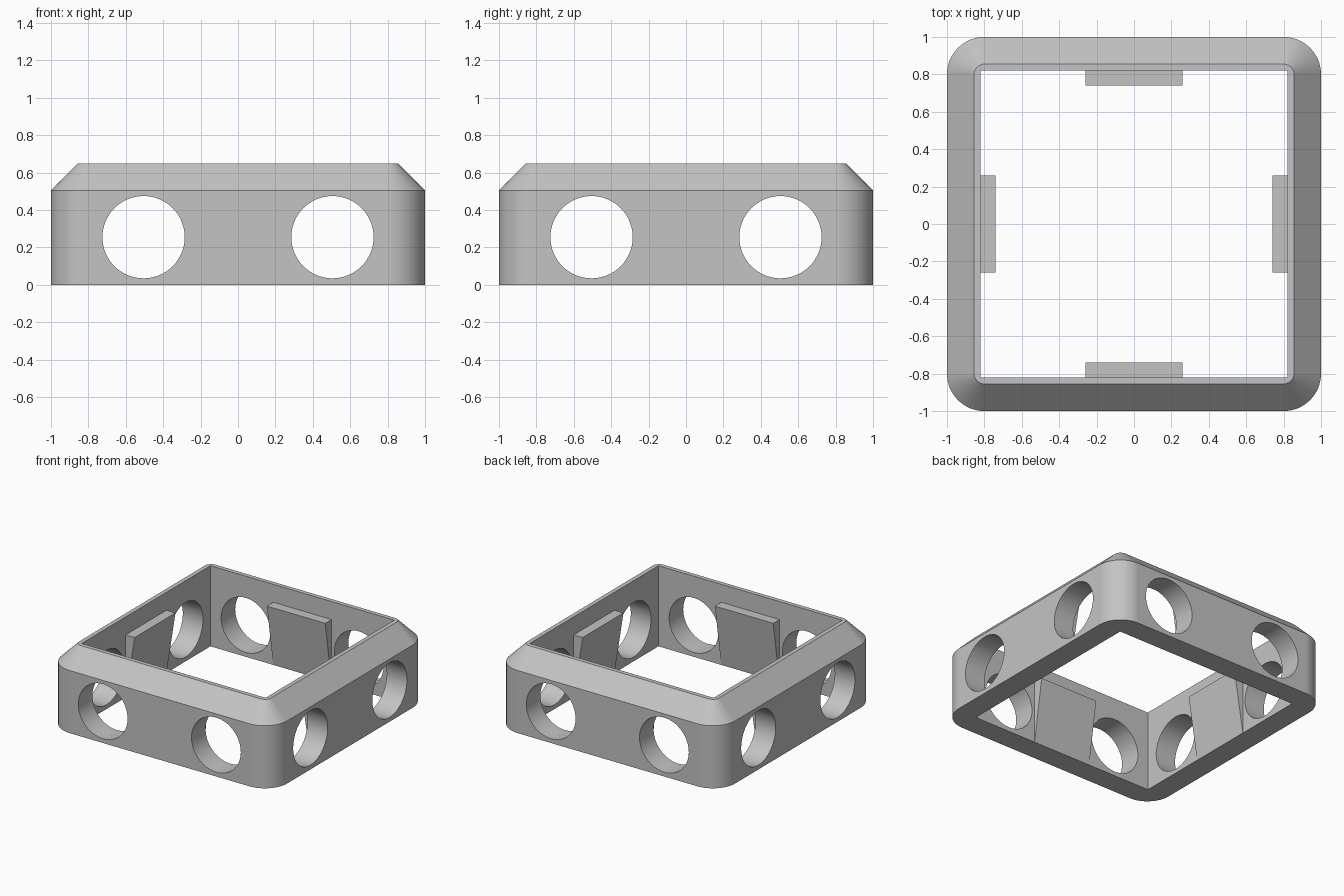
import bpy
import bmesh
from math import cos, sin, pi
from mathutils import Matrix, Vector

default = bpy.data.objects.get("Cube")
if default:
    bpy.data.objects.remove(default, do_unlink=True)

INNER = 0.82       # half width of the opening
SHOULDER = 0.505   # height where the chamfer starts
TOP = 0.65

grey = bpy.data.materials.new("grey")
grey.use_nodes = True
grey.diffuse_color = (0.55, 0.55, 0.55, 1)
grey.node_tree.nodes["Principled BSDF"].inputs["Base Color"].default_value = (0.55, 0.55, 0.55, 1)


def finish(bm, name):
    bmesh.ops.recalc_face_normals(bm, faces=bm.faces)
    mesh = bpy.data.meshes.new(name)
    bm.to_mesh(mesh)
    bm.free()
    mesh.materials.append(grey)
    obj = bpy.data.objects.new(name, mesh)
    bpy.context.collection.objects.link(obj)
    return obj


def activate(obj):
    bpy.ops.object.select_all(action='DESELECT')
    obj.select_set(True)
    bpy.context.view_layer.objects.active = obj


def cut(obj, cutter):
    mod = obj.modifiers.new("cut", 'BOOLEAN')
    mod.operation = 'DIFFERENCE'
    mod.solver = 'EXACT'
    mod.object = cutter
    activate(obj)
    bpy.ops.object.modifier_apply(modifier=mod.name)
    bpy.data.objects.remove(cutter, do_unlink=True)


def rounded_ring(bm, half, radius, z, steps=16):
    """Loop of vertices around a rounded square."""
    ring = []
    for corner in range(4):
        start = corner * pi / 2
        c = half - radius
        centre = Matrix.Rotation(start, 3, 'Z') @ Vector((c, c, z))
        for i in range(steps + 1):
            a = start + i / steps * pi / 2
            ring.append(bm.verts.new(centre + Vector((radius * cos(a), radius * sin(a), 0))))
    return ring


# Frame body: rounded block with a chamfered top
bm = bmesh.new()
rings = [rounded_ring(bm, 1, 0.2, 0),
         rounded_ring(bm, 1, 0.2, SHOULDER),
         rounded_ring(bm, 0.855, 0.055, TOP)]
for low, high in zip(rings, rings[1:]):
    for i in range(len(low)):
        j = (i + 1) % len(low)
        bm.faces.new((low[i], low[j], high[j], high[i]))
bm.faces.new(rings[0])
bm.faces.new(rings[-1])
frame = finish(bm, "frame")

# Square opening
bm = bmesh.new()
bmesh.ops.create_cube(bm, size=2, matrix=Matrix.Diagonal((INNER, INNER, 2, 1)))
cut(frame, finish(bm, "opening_cutter"))

# Two round holes through each wall
bm = bmesh.new()
for side in range(4):
    for x in (-0.505, 0.505):
        place = (Matrix.Rotation(side * pi / 2, 4, 'Z')
                 @ Matrix.Translation((x, -0.95, 0.255))
                 @ Matrix.Rotation(pi / 2, 4, 'X'))
        bmesh.ops.create_cone(bm, cap_ends=True, segments=64, radius1=0.22,
                              radius2=0.22, depth=0.36, matrix=place)
cut(frame, finish(bm, "hole_cutter"))

activate(frame)
bpy.ops.object.shade_smooth_by_angle(angle=pi / 6)
weighted = frame.modifiers.new("even_shading", 'WEIGHTED_NORMAL')
weighted.keep_sharp = True

# Tapered wedge on the inside of each wall
for side, name in enumerate(("front", "left", "back", "right")):
    bm = bmesh.new()
    profile = [(-INNER, 0), (-INNER, SHOULDER), (-0.74, SHOULDER)]
    ends = [[bm.verts.new((x, y, z)) for y, z in profile] for x in (-0.26, 0.26)]
    for end in ends:
        bm.faces.new(end)
    for i in range(3):
        j = (i + 1) % 3
        bm.faces.new((ends[0][i], ends[0][j], ends[1][j], ends[1][i]))
    bm.transform(Matrix.Rotation(side * pi / 2, 4, 'Z'))
    finish(bm, name + "_wedge")
